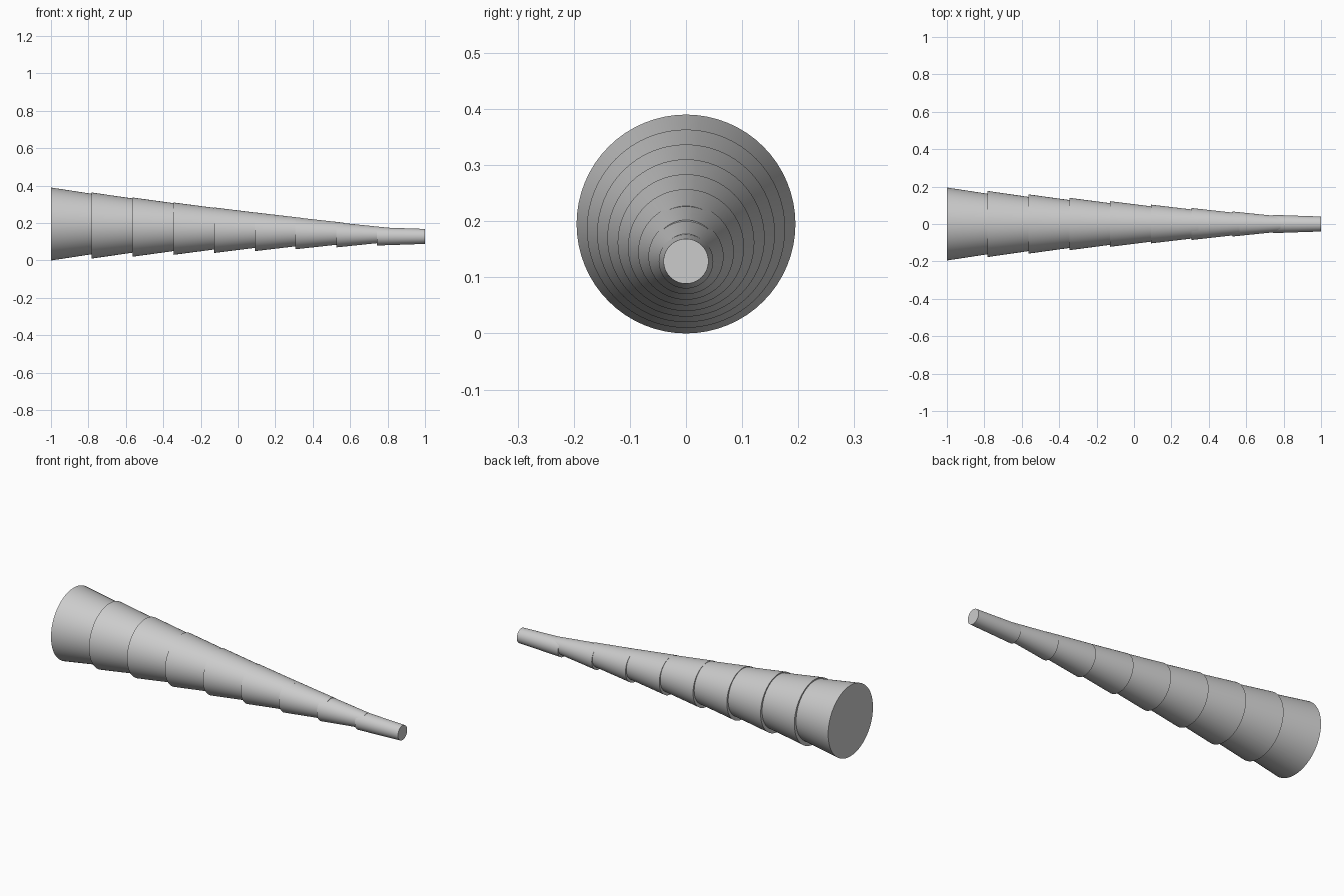
import bpy
import math

if "Cube" in bpy.data.objects:
    bpy.data.objects.remove(bpy.data.objects["Cube"], do_unlink=True)

# One plain grey for the whole body
grey = bpy.data.materials.new("light_grey")
grey.use_nodes = True
colour = (0.6, 0.6, 0.6, 1.0)
grey.diffuse_color = colour
grey.node_tree.nodes["Principled BSDF"].inputs["Base Color"].default_value = colour

COUNT = 9
STEP = 0.218
LENGTH = 2.0 - STEP * (COUNT - 1)


def tapered_segment(index):
    """Capped cone along +x, each nested into the wide end of the next."""
    wide = 0.195 - 0.0183 * index
    narrow = max(0.04, 0.156 - 0.0165 * index)
    start = -1.0 + STEP * index
    height = 0.195 - 0.0083 * index
    bpy.ops.mesh.primitive_cone_add(
        vertices=64, radius1=wide, radius2=narrow, depth=LENGTH,
        location=(start + LENGTH / 2, 0, height),
        rotation=(0, math.pi / 2, 0))
    segment = bpy.context.object
    segment.name = f"tapered_segment_{index + 1}"
    segment.data.materials.append(grey)
    bpy.ops.object.shade_smooth_by_angle(angle=math.radians(30))


# Segments shrink and sink slightly towards the narrow tip
for i in range(COUNT):
    tapered_segment(i)
